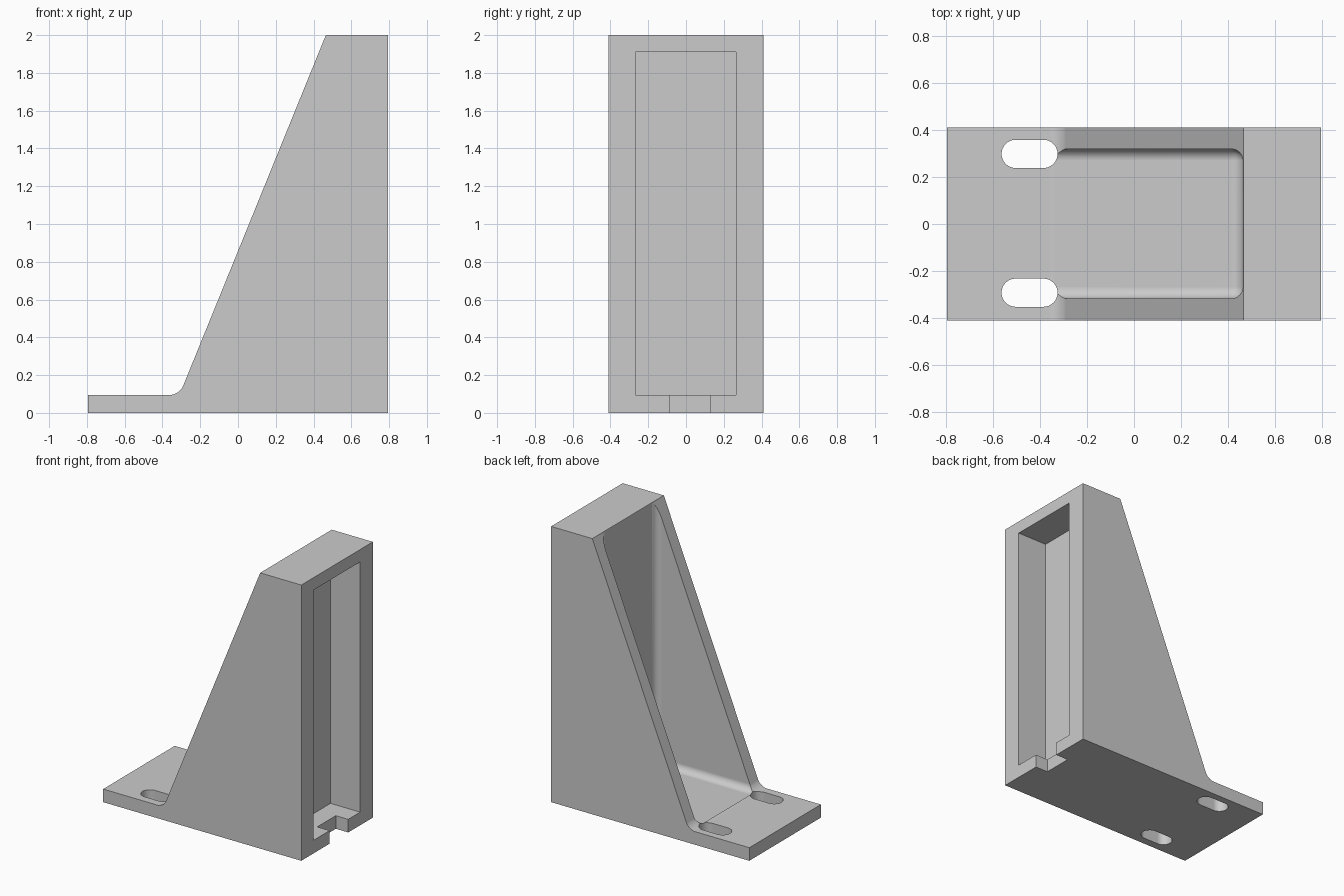
import bpy, bmesh, math
from mathutils import Vector

cube = bpy.data.objects.get("Cube")
if cube:
    bpy.data.objects.remove(cube, do_unlink=True)

FLOOR = 0.095     # base plate thickness
FILLET = 0.05

grey = bpy.data.materials.new("light grey")
grey.use_nodes = True
colour = (0.6, 0.6, 0.6, 1)
grey.diffuse_color = colour
grey.node_tree.nodes["Principled BSDF"].inputs["Base Color"].default_value = colour


def prism(name, points, direction, rounded=None, radius=FILLET):
    """Extrude a polygon; bevel the edges whose midpoint passes the test."""
    bm = bmesh.new()
    face = bm.faces.new([bm.verts.new(p) for p in points])
    new = bmesh.ops.extrude_face_region(bm, geom=[face])["geom"]
    bmesh.ops.translate(bm, vec=Vector(direction),
                        verts=[v for v in new if isinstance(v, bmesh.types.BMVert)])
    bmesh.ops.recalc_face_normals(bm, faces=bm.faces[:])
    if rounded:
        edges = [e for e in bm.edges if rounded((e.verts[0].co + e.verts[1].co) / 2)]
        bmesh.ops.bevel(bm, geom=edges, offset=radius, offset_type='OFFSET',
                        segments=8, profile=0.5, affect='EDGES')
        bmesh.ops.recalc_face_normals(bm, faces=bm.faces[:])
    mesh = bpy.data.meshes.new(name)
    bm.to_mesh(mesh)
    bm.free()
    mesh.materials.append(grey)
    obj = bpy.data.objects.new(name, mesh)
    bpy.context.collection.objects.link(obj)
    return obj


def box(name, x0, x1, y0, y1, z0, z1, rounded=None):
    pts = [(x0, y0, z0), (x1, y0, z0), (x1, y1, z0), (x0, y1, z0)]
    return prism(name, pts, (0, 0, z1 - z0), rounded)


# Bracket body: side profile with a filleted foot on the slope
profile = [(-0.795, 0), (0.795, 0), (0.795, 2), (0.465, 2), (-0.31, FLOOR), (-0.795, FLOOR)]
body = prism("angle_bracket", [(x, -0.41, z) for x, z in profile], (0, 0.82, 0),
             lambda m: abs(m.x + 0.31) < 0.01 and abs(m.y) < 0.01)

# Hollow between the two side ribs, rounded along floor and back corners
back = 0.463
cutters = [box("rib_hollow_cutter", -0.335, back, -0.317, 0.319, FLOOR, 2.2,
               lambda m: (abs(m.z - FLOOR) < 0.01 and m.x > -0.3)
               or (m.x > back - 0.01 and FLOOR < m.z < 2.1))]

# Pocket in the mounting face and the small drain notch below it
cutters.append(box("pocket_cutter", 0.557, 1, -0.268, 0.265, FLOOR, 1.91))
cutters.append(box("notch_cutter", 0.695, 1, -0.085, 0.128, -0.1, 0.2))

# Slotted bolt holes in the base plate
for side, y in (("left", 0.298), ("right", -0.292)):
    outline = []
    for cx, start in ((-0.385, -90), (-0.503, 90)):
        for i in range(17):
            a = math.radians(start + 180 * i / 16)
            outline.append((cx + 0.06 * math.cos(a), y + 0.06 * math.sin(a), -0.1))
    cutters.append(prism(f"bolt_slot_cutter_{side}", outline, (0, 0, 0.35)))

# Cut everything out of the body
bpy.context.view_layer.objects.active = body
for cutter in cutters:
    mod = body.modifiers.new("cut", 'BOOLEAN')
    mod.operation = 'DIFFERENCE'
    mod.solver = 'EXACT'
    mod.object = cutter
    bpy.ops.object.modifier_apply(modifier=mod.name)
    bpy.data.objects.remove(cutter, do_unlink=True)

# Smooth fillets, crisp flat faces
bpy.ops.object.select_all(action='DESELECT')
body.select_set(True)
bpy.ops.object.shade_smooth_by_angle(angle=math.radians(25))
weighted = body.modifiers.new("weighted_normals", 'WEIGHTED_NORMAL')
weighted.keep_sharp = True
